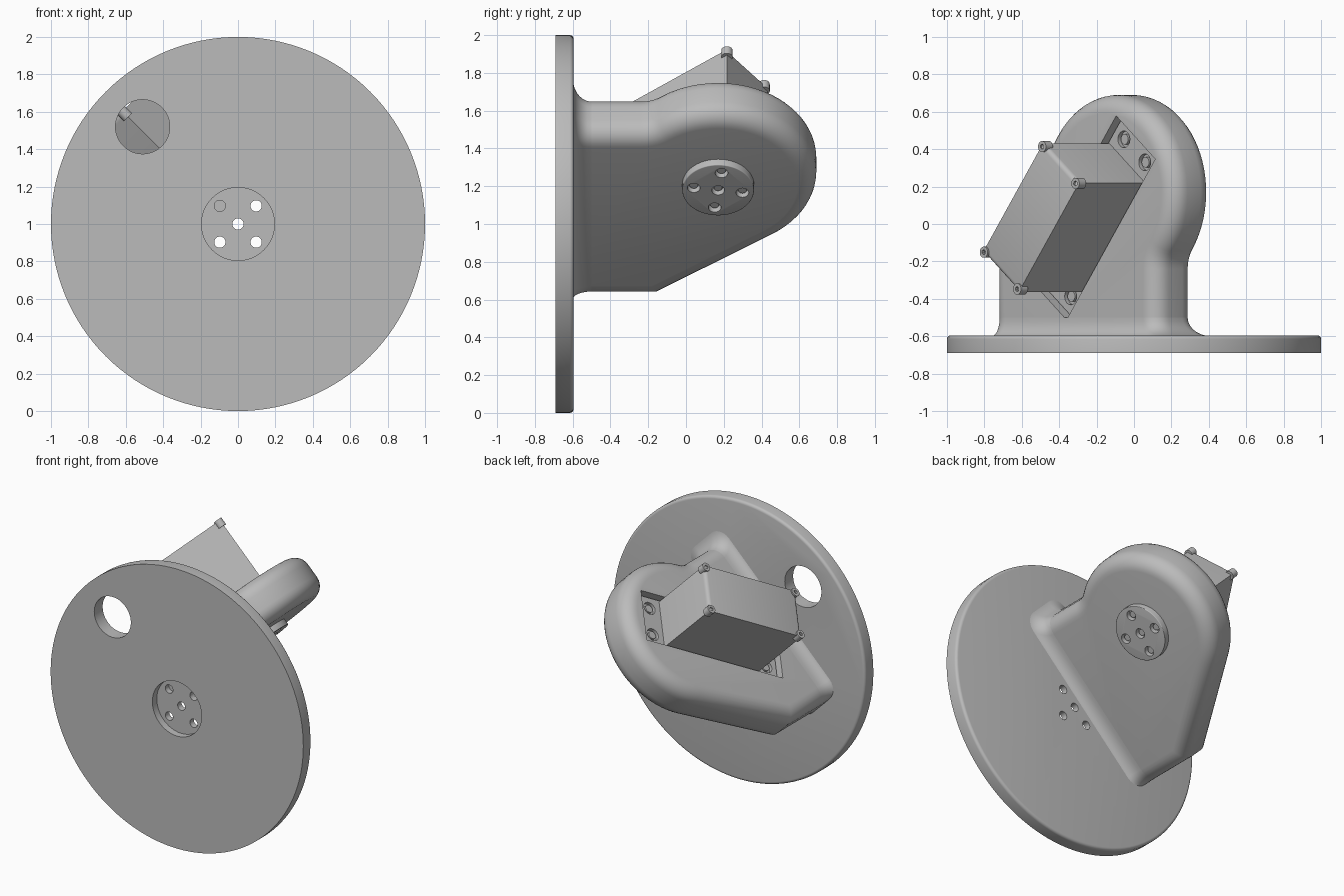
import bpy, bmesh, math
from mathutils import Matrix, Vector

if "Cube" in bpy.data.objects:
    bpy.data.objects.remove(bpy.data.objects["Cube"])

grey = bpy.data.materials.new("plain_grey")
grey.use_nodes = True
grey.diffuse_color = (0.5, 0.5, 0.5, 1)
grey.node_tree.nodes["Principled BSDF"].inputs["Base Color"].default_value = (0.5, 0.5, 0.5, 1)

# Frames: plate faces the front; bracket is rolled 45 degrees; motor is turned inside the bracket
s = math.sqrt(0.5)
PLATE = Matrix.Translation((0, 0, 1)) @ Matrix.Rotation(math.pi / 2, 4, 'X')
BRACKET = Matrix(((s, 0, -s, 0), (0, 1, 0, 0), (s, 0, s, 1), (0, 0, 0, 1)))
MOTOR = BRACKET @ Matrix.Translation((0.082, 0.033, 0)) @ Matrix.Rotation(math.radians(52), 4, 'Z')


def finish(name, bm, frame):
    bmesh.ops.recalc_face_normals(bm, faces=bm.faces[:])
    mesh = bpy.data.meshes.new(name)
    bm.to_mesh(mesh)
    bm.free()
    mesh.materials.append(grey)
    obj = bpy.data.objects.new(name, mesh)
    bpy.context.collection.objects.link(obj)
    obj.matrix_world = frame
    return obj


def cylinder(name, frame, x, y, r, low, high, sides=32, bevel=0):
    bm = bmesh.new()
    bmesh.ops.create_cone(bm, cap_ends=True, segments=sides, radius1=r, radius2=r, depth=high - low,
                          matrix=Matrix.Translation((x, y, (low + high) / 2)))
    if bevel:
        rim = [e for e in bm.edges if all(v.co.z < low + 1e-4 for v in e.verts)]
        bmesh.ops.bevel(bm, geom=rim, offset=bevel, segments=4, profile=0.5, affect='EDGES')
    return finish(name, bm, frame)


def box(name, frame, length, width, low, high, bevel=0):
    bm = bmesh.new()
    size = Matrix.Diagonal((length, width, high - low, 1))
    bmesh.ops.create_cube(bm, size=1, matrix=Matrix.Translation((0, 0, (low + high) / 2)) @ size)
    if bevel:
        ends = [e for e in bm.edges if all(v.co.z > high - 1e-4 for v in e.verts)
                and abs(e.verts[0].co.x - e.verts[1].co.x) < 1e-4]
        bmesh.ops.bevel(bm, geom=ends, offset=bevel, segments=3, profile=0.5, affect='EDGES')
    return finish(name, bm, frame)


def cut(obj, cutters):
    for c in cutters:
        c.hide_render = True
        m = obj.modifiers.new("cut", 'BOOLEAN')
        m.operation, m.solver, m.object = 'DIFFERENCE', 'EXACT', c
    bpy.context.view_layer.update()
    deps = bpy.context.evaluated_depsgraph_get()
    mesh = bpy.data.meshes.new_from_object(obj.evaluated_get(deps))
    obj.modifiers.clear()
    obj.data = mesh
    for c in cutters:
        bpy.data.objects.remove(c)


def smooth(obj, angle=35):
    bpy.ops.object.select_all(action='DESELECT')
    obj.select_set(True)
    bpy.context.view_layer.objects.active = obj
    bpy.ops.object.shade_smooth_by_angle(angle=math.radians(angle))


def arc(cx, cy, r, a0, a1, n):
    angles = [math.radians(a0 + (a1 - a0) * i / n) for i in range(n + 1)]
    return [(cx + r * math.cos(a), cy + r * math.sin(a)) for a in angles]


# Round base plate with cable hole and horn recess (its local z points to the front)
plate = cylinder("base_plate", PLATE, 0, 0, 1, 0.595, 0.69, 128, 0.02)
holes = [cylinder("cutter", PLATE, -0.51, 0.52, 0.145, 0.5, 0.8, 48),
         cylinder("cutter", PLATE, 0, 0, 0.195, 0.64, 0.8, 48),
         cylinder("cutter", PLATE, 0, 0, 0.03, 0.5, 0.7, 24)]
holes += [cylinder("cutter", PLATE, i * 0.097, j * 0.097, 0.03, 0.5, 0.7, 24)
          for i in (-1, 1) for j in (-1, 1)]
cut(plate, holes)
smooth(plate)

# Bracket: outline of straight foot, slanted side and round head, extruded and filleted
LOW, HIGH, FOOT, R = 0.105, 0.405, -0.6, 0.1
outline = [(-0.67, FOOT), (0.57, FOOT)]
outline += arc(0.72, -0.24, 0.15, 180, 142, 5)
outline += arc(0.19, 0.17, 0.52, -36, 145, 36)
outline += [(-0.67, -0.15)]
bm = bmesh.new()
face = bm.faces.new([bm.verts.new((x, y, LOW)) for x, y in outline])
new = bmesh.ops.extrude_face_region(bm, geom=[face])["geom"]
bmesh.ops.translate(bm, vec=(0, 0, HIGH - LOW), verts=[v for v in new if isinstance(v, bmesh.types.BMVert)])
bmesh.ops.recalc_face_normals(bm, faces=bm.faces[:])
rims = [e for e in bm.edges if abs(e.verts[0].co.z - e.verts[1].co.z) < 1e-4
        and max(v.co.y for v in e.verts) > FOOT + 0.01]
bmesh.ops.bevel(bm, geom=rims, offset=R, segments=7, profile=0.5, affect='EDGES', clamp_overlap=False)
bracket = finish("bracket", bm, BRACKET)
cut(bracket, [box("cutter", MOTOR, 1.09, 0.375, 0.335, 0.6)])
smooth(bracket)

# Concave flare where the bracket meets the plate
bm = bmesh.new()
rings = []
corners = [(0.57 - R, HIGH - R, 0.12, 0.06, 0), (-0.67 + R, HIGH - R, 0, 0.06, 90),
           (-0.67 + R, LOW + R, 0, -0.06, 180), (0.57 - R, LOW + R, 0.12, -0.06, 270)]
for k in range(8):
    t = k / 7 * math.pi / 2
    grow, y = 1 - math.sin(t), FOOT + 0.1 * (1 - math.cos(t))
    pts = [p for cx, cz, gx, gz, a in corners
           for p in arc(cx + gx * grow, cz + gz * grow, R, a, a + 90, 7)]
    rings.append([bm.verts.new((x, y, z)) for x, z in pts])
for a, b in zip(rings, rings[1:]):
    for i in range(len(a)):
        j = (i + 1) % len(a)
        bm.faces.new((a[i], a[j], b[j], b[i]))
bm.faces.new(rings[0])
bm.faces.new(rings[-1])
smooth(finish("bracket_flare", bm, BRACKET))

# Motor case, with lid screws at its corners
smooth(box("motor_case", MOTOR, 0.74, 0.345, 0.2, 0.862, 0.025))
for i in (-1, 1):
    for j in (-1, 1):
        x, y = i * 0.358, j * 0.16
        screw = cylinder("lid_screw", MOTOR, x, y, 0.03, 0.82, 0.872, 24)
        cut(screw, [cylinder("cutter", MOTOR, x, y, 0.014, 0.855, 0.9, 6)])
        smooth(screw)

# Mounting ears with screws sunk in their holes
ears = box("motor_ears", MOTOR, 1.07, 0.36, 0.32, 0.36)
spots = [(i * 0.455, j * 0.1) for i in (-1, 1) for j in (-1, 1)]
cut(ears, [cylinder("cutter", MOTOR, x, y, 0.045, 0.325, 0.5, 24) for x, y in spots])
smooth(ears)
for x, y in spots:
    smooth(cylinder("ear_screw", MOTOR, x, y, 0.028, 0.32, 0.355, 20))

# Output horn under the head, with centre and ring holes
horn = cylinder("output_horn", BRACKET, 0.19, 0.17, 0.19, 0.062, 0.12, 64, 0.005)
ring = [(0.19, 0.17)] + arc(0.19, 0.17, 0.13, 8, 278, 3)
cut(horn, [cylinder("cutter", BRACKET, x, y, 0.034, 0, 0.1, 24) for x, y in ring])
smooth(horn)
for x, y in ring:
    smooth(cylinder("horn_screw", BRACKET, x, y, 0.022, 0.08, 0.11, 20))
